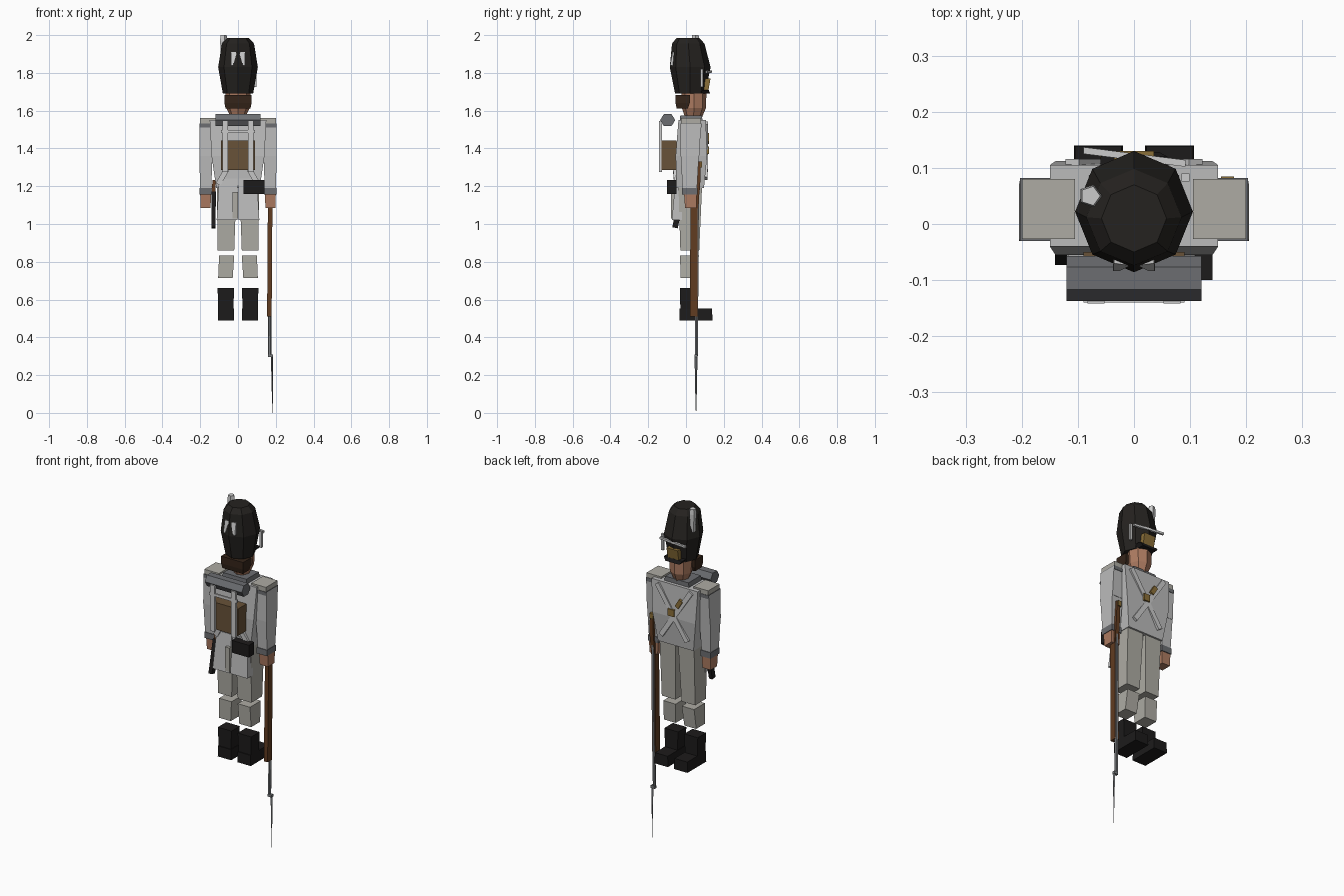
import bpy, bmesh
from math import cos, sin, pi
from mathutils import Vector

COLORS = {
    "black": (0.012, 0.011, 0.011), "fur": (0.018, 0.016, 0.014),
    "skin": (0.42, 0.20, 0.12), "hair": (0.035, 0.018, 0.01),
    "coat": (0.50, 0.50, 0.50), "cloth": (0.42, 0.41, 0.37),
    "trim": (0.15, 0.155, 0.165), "belt": (0.58, 0.58, 0.56),
    "hide": (0.14, 0.085, 0.04), "wood": (0.12, 0.045, 0.015),
    "brass": (0.26, 0.16, 0.04), "steel": (0.2, 0.21, 0.22), "plume": (0.7, 0.7, 0.7),
}
MATS = {}
for key, c in COLORS.items():
    MATS[key] = bpy.data.materials.new(key)
    MATS[key].diffuse_color = (*c, 1)


def loft(name, rings, mat):
    """Skin a stack of equal-sized point rings and cap both ends."""
    bm = bmesh.new()
    loops = [[bm.verts.new(p) for p in r] for r in rings]
    n = len(loops[0])
    for a, b in zip(loops, loops[1:]):
        for i in range(n):
            j = (i + 1) % n
            bm.faces.new((a[i], a[j], b[j], b[i]))
    bm.faces.new(loops[0])
    bm.faces.new(loops[-1])
    bmesh.ops.recalc_face_normals(bm, faces=bm.faces)
    me = bpy.data.meshes.new(name)
    bm.to_mesh(me)
    bm.free()
    me.materials.append(MATS[mat])
    ob = bpy.data.objects.new(name, me)
    bpy.context.collection.objects.link(ob)
    return ob


def blocks(name, sections, mat, s=1):
    """Rectangular sections (x0, x1, y0, y1, z); s=-1 mirrors across x."""
    return loft(name, [[(s * a, c, z), (s * b, c, z), (s * b, d, z), (s * a, d, z)]
                       for a, b, c, d, z in sections], mat)


def box(name, x0, x1, y0, y1, z0, z1, mat, s=1):
    return blocks(name, [(x0, x1, y0, y1, z0), (x0, x1, y0, y1, z1)], mat, s)


def turned(name, sections, mat, n=8):
    """Polygonal sections (cx, cy, radius x, radius y, z)."""
    return loft(name, [[(cx + rx * cos(2 * pi * i / n), cy + ry * sin(2 * pi * i / n), z)
                        for i in range(n)] for cx, cy, rx, ry, z in sections], mat)


def beam(name, p, q, width, depth, mat, side=(0, 1, 0)):
    """Straight bar from p to q, with depth along the side vector."""
    p, q = Vector(p), Vector(q)
    v = Vector(side) * depth / 2
    u = (q - p).cross(v).normalized() * width / 2
    return loft(name, [[e - u - v, e + u - v, e + u + v, e - u + v] for e in (p, q)], mat)


# Head and tall fur cap
turned("head", [(0, .04, .038, .045, 1.565), (0, .042, .062, .064, 1.615), (0, .042, .066, .066, 1.70)], "skin")
blocks("hair", [(-.066, .066, -.05, .01, 1.612), (-.072, .072, -.055, .02, 1.64),
                (-.072, .072, -.055, .02, 1.682)], "hair")
turned("fur_cap", [(0, .022, .08, .08, 1.69), (0, .022, .105, .108, 1.83),
                   (0, .012, .085, .086, 1.955), (0, .01, .058, .06, 1.985)], "fur")
blocks("cap_visor", [(-.045, .045, .06, .128, 1.69), (-.06, .06, .06, .12, 1.71)], "black")
blocks("cap_plate", [(-.036, .036, .095, .118, 1.705), (-.036, .036, .1, .13, 1.77)], "brass")
beam("cap_cord", (-.09, .131, 1.807), (.092, .108, 1.805), .012, .012, "plume")
box("cap_tassel", .085, .099, .076, .09, 1.725, 1.82, "plume")
turned("plume", [(-.078, .05, .014, .014, 1.865), (-.078, .05, .021, .021, 1.97),
                 (-.078, .05, .018, .018, 2.0)], "plume", 5)
for s in (-1, 1):
    front = [(s * .037, -.084, 1.84), (s * .026, -.084, 1.84), (s * .006, -.074, 1.91), (s * .036, -.07, 1.91)]
    loft("cap_back_mark", [front, [(x, y + .025, z) for x, y, z in front]], "plume")

# Coat body, collar and tails
blocks("coat_body", [(-.115, .115, -.05, .095, 1.19), (-.14, .14, -.055, .112, 1.36),
                     (-.15, .15, -.04, .105, 1.55)], "coat")
blocks("collar", [(-.085, .085, -.035, .088, 1.53), (-.075, .075, -.03, .085, 1.575)], "trim")
for s in (-1, 1):
    blocks("coat_tail", [(.003, .113, -.075, -.02, 1.02), (.003, .1, -.055, -.02, 1.24)], "coat", s)
box("tail_pleat", -.028, 0, -.079, -.04, 1.03, 1.17, "cloth")

for s in (-1, 1):
    # Arms
    blocks("upper_arm", [(.135, .205, -.03, .07, 1.36), (.11, .203, -.028, .08, 1.53)], "coat", s)
    blocks("forearm", [(.142, .2, -.018, .058, 1.18), (.135, .205, -.028, .068, 1.36)], "coat", s)
    box("cuff", .137, .203, -.022, .062, 1.155, 1.19, "trim", s)
    blocks("hand", [(.145, .198, -.005, .055, 1.085), (.143, .2, -.01, .057, 1.155)], "skin", s)
    box("epaulette_trim", .145, .203, -.03, .082, 1.512, 1.533, "trim", s)
    box("epaulette", .105, .2, -.027, .08, 1.53, 1.56, "cloth", s)
    # Legs
    blocks("thigh", [(.02, .108, -.03, .07, .86), (.008, .112, -.04, .085, 1.2)], "cloth", s)
    blocks("gaiter", [(.028, .105, -.028, .055, .715), (.02, .1, -.032, .068, .832)], "cloth", s)
    blocks("boot_shaft", [(.025, .105, -.03, .045, .55), (.02, .108, -.032, .045, .66)], "black", s)
    blocks("boot_foot", [(.02, .107, -.035, .14, .49), (.022, .105, -.035, .138, .552)], "black", s)
    # Chest cross belts
    beam("cross_belt", (s * .11, .109, 1.535), (-s * .085, .108, 1.24), .028, .014, "belt")
    # Knapsack straps and their lower tails
    box("pack_strap", .053, .083, -.142, -.128, 1.275, 1.545, "belt", s)
    beam("back_belt", (s * .06, -.062, 1.29), (s * .105, -.055, 1.21), .028, .014, "belt")

# Brass on the belts
box("belt_plate", -.007, .033, .112, .123, 1.37, 1.41, "brass")
beam("belt_badge", (-.05, .115, 1.475), (-.022, .115, 1.43), .025, .014, "brass")

# Knapsack with rolled coat
box("knapsack", -.09, .09, -.13, -.05, 1.285, 1.443, "hide")
box("pack_cross_strap", -.09, .09, -.14, -.13, 1.482, 1.498, "belt")
loft("rolled_coat", [[(x, -.097 + .04 * cos(i * pi / 3), 1.55 + .037 * sin(i * pi / 3)) for i in range(6)]
                     for x in (-.12, .12)], "trim")

# Cartridge pouch and scabbard
box("cartridge_pouch", .03, .14, -.1, -.05, 1.16, 1.232, "black")
beam("scabbard", (-.13, -.058, .98), (-.128, -.02, 1.17), .03, .022, "black", (1, 0, 0))
beam("sidearm_grip", (-.128, -.02, 1.17), (-.127, -.008, 1.23), .02, .018, "wood", (1, 0, 0))

# Reversed musket, muzzle down
blocks("musket_stock", [(.154, .178, .02, .06, .51), (.158, .182, .024, .062, 1.08),
                        (.16, .184, .045, .075, 1.2), (.16, .18, .055, .078, 1.33)], "wood")
turned("musket_barrel", [(.167, .055, .009, .009, .3), (.17, .06, .01, .01, 1.2)], "steel", 6)
box("musket_lock", .155, .178, .06, .085, 1.3, 1.33, "brass")
turned("bayonet", [(.182, .053, .001, .001, 0), (.182, .053, .003, .004, .1),
                   (.18, .053, .006, .008, .3)], "steel", 4)
box("bayonet_socket", .16, .186, .046, .062, .295, .31, "steel")
